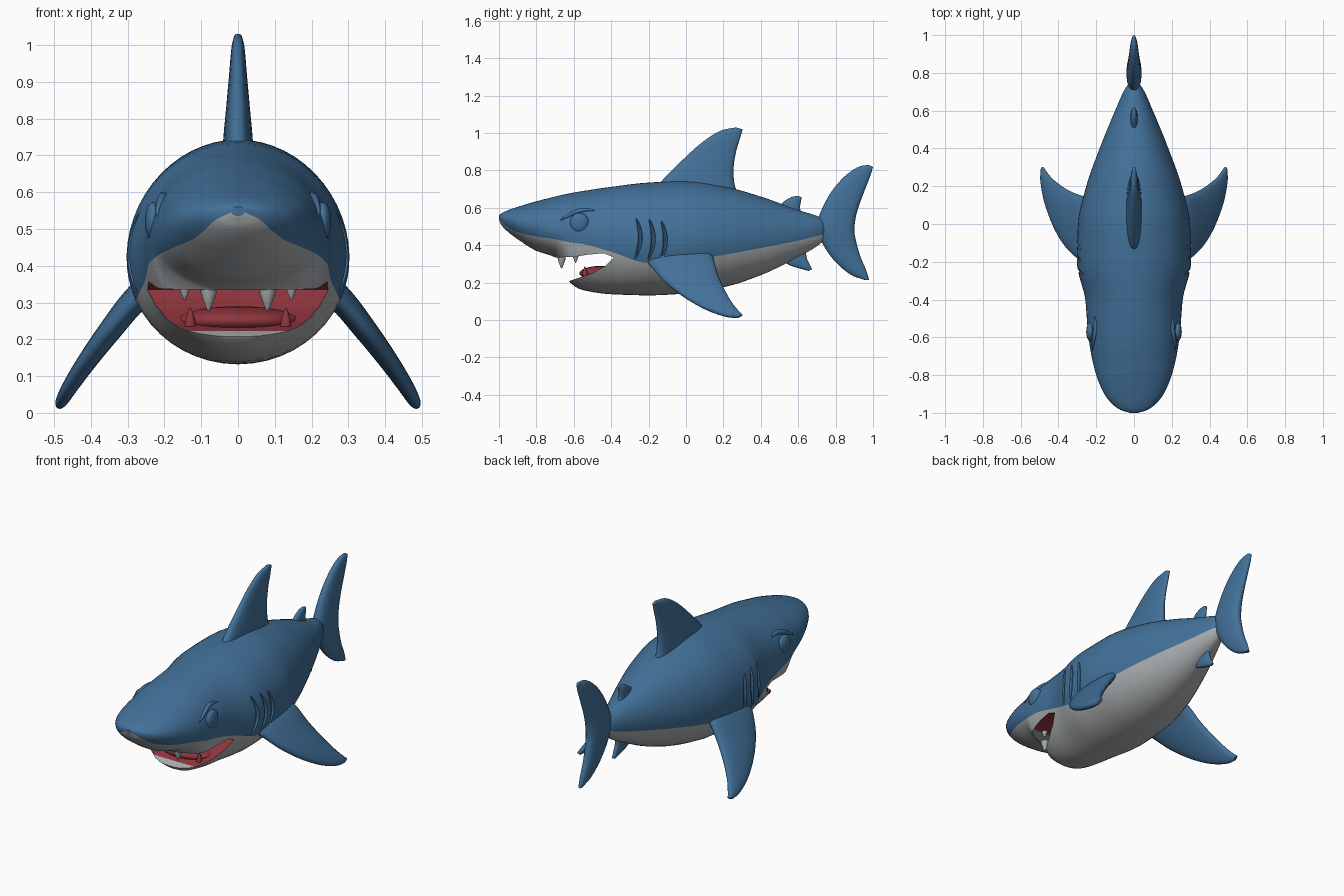
import bpy, bmesh, math
from mathutils import Vector

if "Cube" in bpy.data.objects:
    bpy.data.objects.remove(bpy.data.objects["Cube"])

def material(name, rgb):
    m = bpy.data.materials.new(name)
    m.diffuse_color = (*rgb, 1)
    m.use_nodes = True
    m.node_tree.nodes["Principled BSDF"].inputs["Base Color"].default_value = m.diffuse_color
    return m

MATS = [material("ocean_blue", (0.055, 0.165, 0.32)),
        material("pale_grey", (0.40, 0.42, 0.43)),
        material("mouth_red", (0.27, 0.035, 0.045))]
BLUE, PALE, RED = 0, 1, 2

# Body stations: y, top, bottom, half width, height of widest point, colour line
STATIONS = [
    (-1.0, .56, .535, .02, .55, .545), (-.985, .572, .505, .07, .545, .525),
    (-.95, .588, .47, .118, .535, .495), (-.9, .605, .432, .157, .525, .47),
    (-.8, .635, .37, .20, .505, .447), (-.7, .66, .335, .225, .48, .432),
    (-.66, .67, .285, .232, .475, .424), (-.62, .678, .20, .238, .47, .415),
    (-.55, .69, .16, .246, .455, .406), (-.4, .712, .138, .258, .435, .365),
    (-.2, .735, .132, .303, .42, .305), (0, .743, .142, .297, .42, .315),
    (.2, .715, .175, .253, .43, .348), (.4, .66, .24, .182, .445, .385),
    (.6, .588, .338, .10, .465, .425), (.72, .548, .41, .045, .485, .455),
    (.75, .52, .45, .02, .485, .465)]

def station(y):
    """Smooth, overshoot-free interpolation of the body stations."""
    S = STATIONS
    i = max(k for k in range(len(S) - 1) if k == 0 or S[k][0] <= y)
    def secant(k, c):
        return (S[k + 1][c] - S[k][c]) / (S[k + 1][0] - S[k][0])
    def slope(k, c):
        if k == 0:
            return secant(0, c)
        if k == len(S) - 1:
            return secant(k - 1, c)
        a, b = secant(k - 1, c), secant(k, c)
        return 2 * a * b / (a + b) if a * b > 0 else 0
    h = S[i + 1][0] - S[i][0]
    u = (y - S[i][0]) / h
    return [(2*u**3 - 3*u*u + 1) * S[i][c] + (u**3 - 2*u*u + u) * h * slope(i, c)
            + (3*u*u - 2*u**3) * S[i + 1][c] + (u**3 - u*u) * h * slope(i + 1, c)
            for c in range(1, 6)]

def surf_x(y, z):
    t, b, w, c, f = station(y)
    q = (z - c) / ((t - c) if z > c else (c - b))
    return w * math.sqrt(max(0, 1 - q * q))

def finish(name, bm, angle=40):
    bmesh.ops.recalc_face_normals(bm, faces=bm.faces)
    me = bpy.data.meshes.new(name)
    bm.to_mesh(me)
    bm.free()
    for m in MATS:
        me.materials.append(m)
    ob = bpy.data.objects.new(name, me)
    bpy.context.collection.objects.link(ob)
    smooth(ob, angle)
    return ob

def smooth(ob, angle=40):
    bpy.ops.object.select_all(action='DESELECT')
    bpy.context.view_layer.objects.active = ob
    ob.select_set(True)
    bpy.ops.object.shade_smooth_by_angle(angle=math.radians(angle))

def loft(name, rings, rule=lambda j: BLUE, angle=40):
    bm = bmesh.new()
    vs = [[bm.verts.new(p) for p in r] for r in rings]
    n = len(vs[0])
    for a, b in zip(vs, vs[1:]):
        for j in range(n):
            k = (j + 1) % n
            bm.faces.new((a[j], a[k], b[k], b[j])).material_index = rule(j)
    for r in (vs[0], vs[-1]):
        bm.faces.new(r).material_index = rule(0)
    return finish(name, bm, angle)

def spline(pts, sub=5):
    """Catmull-Rom curve through the points."""
    P = [Vector(p) for p in pts]
    P = [2 * P[0] - P[1]] + P + [2 * P[-1] - P[-2]]
    out = []
    for i in range(1, len(P) - 2):
        a, b, c, d = P[i - 1:i + 3]
        for k in range(sub):
            u = k / sub
            out.append(.5 * (2*b + (c - a)*u + (2*a - 5*b + 4*c - d)*u*u
                             + (3*b - a - 3*c + d)*u**3))
    return out + [P[-2]]

def fin(name, lead, trail, thick):
    """Lens-sectioned fin between a leading and a trailing edge."""
    L, T = spline(lead), spline(trail)
    H = [v.x for v in spline([(h, 0, 0) for h in thick])]
    mid = [(a + b) / 2 for a, b in zip(L, T)]
    rings = []
    for i in range(len(L)):
        span = mid[min(i + 1, len(L) - 1)] - mid[max(i - 1, 0)]
        half = (T[i] - L[i]) / 2
        nor = half.cross(span).normalized()
        ring = []
        for k in range(24):
            c, s = math.cos(math.tau * k / 24), math.sin(math.tau * k / 24)
            ring.append(mid[i] + half * c
                        + nor * H[i] * math.copysign(abs(s) ** .8, s))
        rings.append(ring)
    return loft(name, rings, angle=60)

def cut(ob, cutter):
    m = ob.modifiers.new("cut", 'BOOLEAN')
    m.operation, m.solver, m.object = 'DIFFERENCE', 'EXACT', cutter
    bpy.context.view_layer.objects.active = ob
    bpy.ops.object.modifier_apply(modifier=m.name)
    bpy.data.objects.remove(cutter)

def ellipsoid(name, loc, size, mat):
    bm = bmesh.new()
    bmesh.ops.create_uvsphere(bm, u_segments=24, v_segments=14, radius=1)
    for v in bm.verts:
        v.co = Vector(a * b for a, b in zip(v.co, size)) + Vector(loc)
    for f in bm.faces:
        f.material_index = mat
    return finish(name, bm, 60)

# Body: a column of each ring follows the blue / grey line
UP, LOW = 18, 9
ys = []
for a, b in zip(STATIONS, STATIONS[1:]):
    ys += [a[0] + (b[0] - a[0]) * k / 5 for k in range(5)]
ys.append(STATIONS[-1][0])
rings = []
for y in ys:
    t, b, w, c, f = station(y)
    a = math.asin(min(.95, max(.05, (c - f) / (c - b))))
    angs = [math.pi/2 - (math.pi/2 + a) * k / UP for k in range(UP)]
    angs += [-a - (math.pi/2 - a) * k / LOW for k in range(LOW + 1)]
    half = [(w * math.cos(g), y, c + math.sin(g) * ((t - c) if g > 0 else (c - b)))
            for g in angs]
    rings.append(half + [(-x, yy, z) for x, yy, z in half[-2:0:-1]])
body = loft("body", rings, lambda j: PALE if UP <= j < UP + 2 * LOW else BLUE)

# Open mouth: wedge cut right across, red inside with pale lips
prof = [(-.385, .335), (-.44, .357), (-.52, .35), (-.6, .338), (-.705, .334), (-.8, .28),
        (-.8, .12), (-.66, .19), (-.615, .212), (-.585, .222), (-.5, .25), (-.43, .29)]
bm = bmesh.new()
sides = [[bm.verts.new((x, y, z)) for y, z in prof] for x in (-.4, .4)]
for j in range(len(prof)):
    k = (j + 1) % len(prof)
    fc = bm.faces.new((sides[0][j], sides[0][k], sides[1][k], sides[1][j]))
    fc.material_index = PALE if 3 <= j <= 8 else RED
for s in sides:
    bm.faces.new(s)
cut(body, finish("mouth_cutter", bm))

# Gill slits: shallow curved grooves
for s in (-1, 1):
    for y0, top in ((-.285, .545), (-.215, .54), (-.15, .53)):
        rings = []
        for k in range(13):
            u = k / 12
            z = top - .22 * u
            y = y0 + .04 * math.sin(math.pi * (.15 + .75 * u))
            r = .002 + .010 * math.sin(math.pi * u) ** .5 if 0 < u < 1 else .002
            x = s * surf_x(y, z)
            rings.append([(x + 1.6 * r * math.cos(g * math.tau / 8),
                           y + r * math.sin(g * math.tau / 8), z) for g in range(8)])
        cut(body, loft("gill_cutter", rings))
smooth(body, 35)

# Tongue
ellipsoid("tongue", (0, -.45, .25), (.17, .12, .04), RED)

# Fins on the centre line
yz = lambda pts: [(0, y, z) for y, z in pts]
fin("dorsal_fin",
    yz([(-.16, .70), (-.12, .755), (-.03, .845), (.08, .945), (.18, 1.01), (.265, 1.03)]),
    yz([(.28, .66), (.258, .735), (.255, .82), (.268, .90), (.288, .97), (.303, 1.02)]),
    [.042, .04, .032, .024, .018, .01])
fin("tail_fin",
    yz([(.955, .214), (.88, .243), (.80, .31), (.735, .40), (.70, .50), (.725, .59),
        (.78, .69), (.85, .77), (.92, .818), (.975, .83)]),
    yz([(.98, .214), (.962, .27), (.932, .34), (.91, .42), (.90, .48), (.91, .56),
        (.935, .64), (.962, .71), (.985, .77), (1.0, .818)]),
    [.01, .02, .028, .035, .04, .036, .03, .024, .018, .009])
fin("rear_dorsal_fin", yz([(.48, .59), (.525, .635), (.565, .658), (.60, .664)]),
    yz([(.62, .56), (.61, .60), (.614, .63), (.618, .656)]), [.02, .018, .014, .007])
fin("anal_fin", yz([(.50, .33), (.55, .295), (.61, .275), (.655, .263)]),
    yz([(.64, .38), (.645, .335), (.66, .30), (.675, .27)]), [.02, .018, .014, .007])

# Parts mirrored left and right
for s, side in ((-1, "left"), (1, "right")):
    flip = lambda pts: [(s * x, y, z) for x, y, z in pts]
    fin(side + "_pectoral_fin",
        flip([(.23, -.24, .34), (.29, -.19, .29), (.36, -.12, .21), (.42, -.02, .13),
              (.465, .10, .06), (.487, .21, .02), (.489, .275, .012)]),
        flip([(.19, .13, .37), (.26, .145, .335), (.33, .17, .245), (.39, .205, .165),
              (.44, .245, .095), (.468, .28, .05), (.483, .303, .028)]),
        [.04, .036, .032, .027, .022, .017, .009])
    # Eye and the brow ridge over it
    ellipsoid(side + "_eye", (s * (surf_x(-.57, .52) - .004), -.57, .52),
              (.022, .05, .053), BLUE)
    rings = []
    for k in range(11):
        u = k / 10
        y, z = -.67 + .18 * u, .535 + .055 * math.sin(math.pi * .62 * u)
        r = .003 + .011 * math.sin(math.pi * u)
        x = s * surf_x(y, z)
        rings.append([(x + r * math.cos(g * math.tau / 10), y,
                       z + r * math.sin(g * math.tau / 10)) for g in range(10)])
    loft(side + "_brow", rings, angle=60)
    # Teeth: two pale above, one red nub below
    for name, x, y, z0, z1, r, mat in (
            ("front_tooth", .08, -.665, .35, .276, .024, PALE),
            ("side_tooth", .145, -.59, .355, .306, .017, PALE),
            ("lower_tooth", .13, -.54, .235, .287, .015, RED)):
        loft(side + "_" + name,
             [[(s * x + r * q * math.cos(g * math.tau / 14),
                y + r * q * math.sin(g * math.tau / 14), z0 + (z1 - z0) * u)
               for g in range(14)]
              for u, q in ((0, 1), (.35, .88), (.7, .5), (.93, .2), (1, .05))],
             lambda j: mat, 60)
